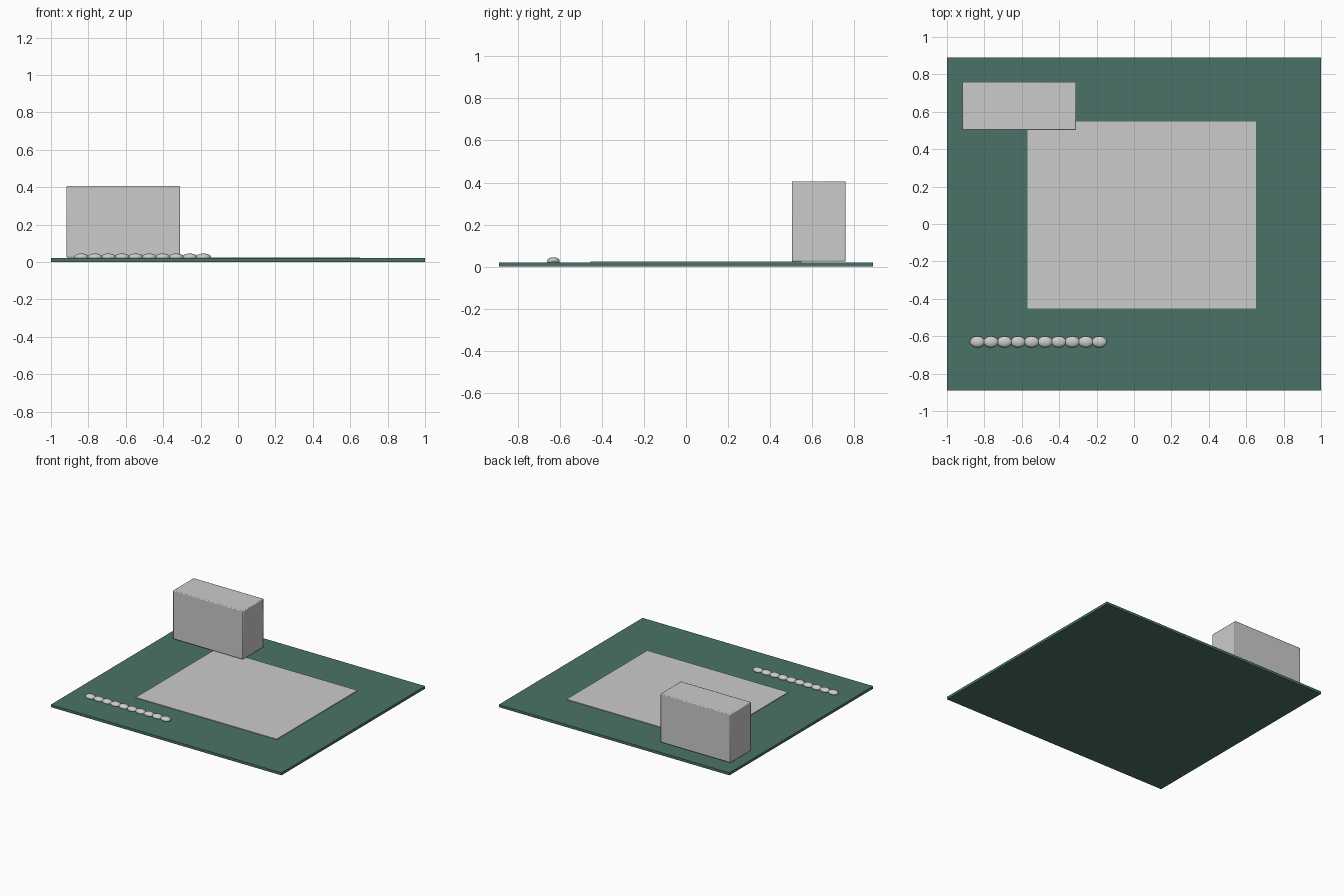
import bpy

if "Cube" in bpy.data.objects:
    bpy.data.objects.remove(bpy.data.objects["Cube"])


def box(name, lo, hi, bevel=0.0):
    size = [b - a for a, b in zip(lo, hi)]
    bpy.ops.mesh.primitive_cube_add(size=1, location=[(a + b) / 2 for a, b in zip(lo, hi)])
    ob = bpy.context.object
    ob.name = name
    ob.scale = size
    bpy.ops.object.transform_apply(location=False, rotation=False, scale=True)
    if bevel:
        m = ob.modifiers.new("edge_bevel", 'BEVEL')
        m.width = bevel
        m.segments = 2
        bpy.ops.object.shade_smooth_by_angle()
    return ob


# Green base board
board = box("base_board", (-1, -0.89, 0), (1, 0.89, 0.02))
green = bpy.data.materials.new("green")
green.diffuse_color = (0.07, 0.17, 0.135, 1)
green.use_nodes = True
green.node_tree.nodes["Principled BSDF"].inputs["Base Color"].default_value = green.diffuse_color
board.data.materials.append(green)

# Thin sheet lying on the board
box("sheet", (-0.57, -0.453, 0.019), (0.653, 0.548, 0.025))

# Upright block at the back left corner
box("block", (-0.917, 0.503, 0.024), (-0.309, 0.759, 0.406), bevel=0.006)

# Row of flattened beads along the front
COUNT, FIRST, LAST = 10, -0.837, -0.185
for i in range(COUNT):
    x = FIRST + (LAST - FIRST) * i / (COUNT - 1)
    bpy.ops.mesh.primitive_uv_sphere_add(segments=24, ring_count=12, radius=1,
                                         location=(x, -0.63, 0.027))
    bead = bpy.context.object
    bead.name = f"bead_{i + 1}"
    bead.scale = (0.04, 0.03, 0.018)
    bpy.ops.object.transform_apply(location=False, rotation=False, scale=True)
    bpy.ops.object.shade_smooth_by_angle()
